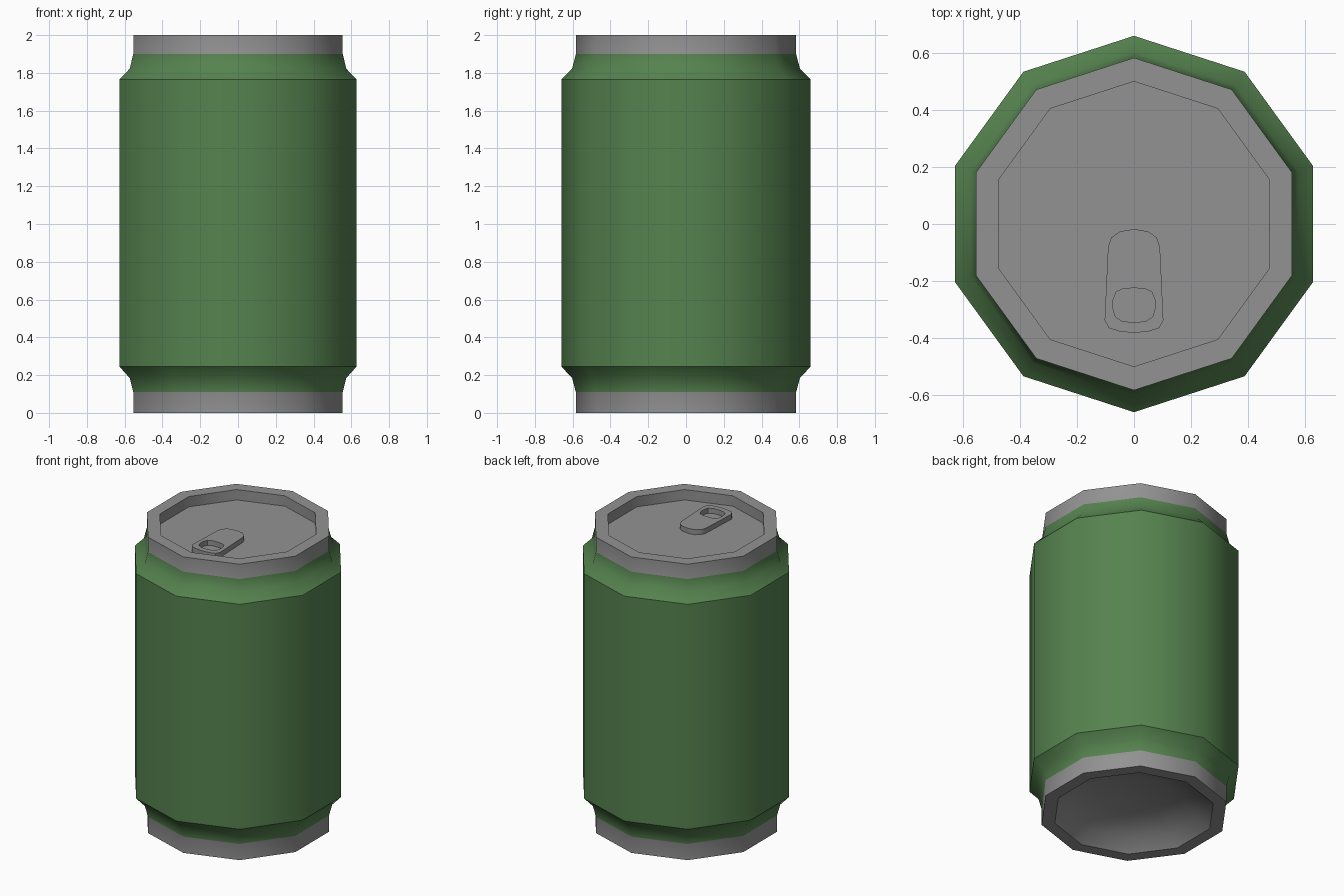
import bpy, bmesh, math

if "Cube" in bpy.data.objects:
    bpy.data.objects.remove(bpy.data.objects["Cube"])

SIDES = 10


def material(name, rgb):
    m = bpy.data.materials.new(name)
    m.diffuse_color = (*rgb, 1)
    m.use_nodes = True
    m.node_tree.nodes["Principled BSDF"].inputs["Base Color"].default_value = m.diffuse_color
    return m


GREY = material("grey metal", (0.29, 0.29, 0.29))
GREEN = material("green paint", (0.092, 0.225, 0.078))


def finish(bm, name, mats, angle):
    bmesh.ops.recalc_face_normals(bm, faces=bm.faces)
    me = bpy.data.meshes.new(name)
    bm.to_mesh(me)
    bm.free()
    for m in mats:
        me.materials.append(m)
    ob = bpy.data.objects.new(name, me)
    bpy.context.collection.objects.link(ob)
    bpy.ops.object.select_all(action='DESELECT')
    ob.select_set(True)
    bpy.context.view_layer.objects.active = ob
    bpy.ops.object.shade_smooth_by_angle(angle=math.radians(angle))
    return ob


# Can: (radius, z) profile from domed underside, up the wall, to sunken lid
profile = [(0.25, 0.12), (0.42, 0.07), (0.50, 0), (0.583, 0), (0.583, 0.11),
           (0.603, 0.185), (0.66, 0.245), (0.66, 1.765), (0.603, 1.822),
           (0.583, 1.90), (0.583, 2.0), (0.50, 2.0), (0.50, 1.93)]
bm = bmesh.new()
rings = []
for r, z in profile:
    angles = [math.pi / 2 + 2 * math.pi * i / SIDES for i in range(SIDES)]
    rings.append([bm.verts.new((r * math.cos(a), r * math.sin(a), z)) for a in angles])
for k, (lo, hi) in enumerate(zip(rings, rings[1:])):
    for i in range(SIDES):
        j = (i + 1) % SIDES
        f = bm.faces.new((lo[i], lo[j], hi[j], hi[i]))
        f.material_index = 1 if 4 <= k <= 8 else 0  # painted wall
apex = bm.verts.new((0, 0, 0.14))
for i in range(SIDES):
    bm.faces.new((apex, rings[0][(i + 1) % SIDES], rings[0][i]))
bm.faces.new(rings[-1])
finish(bm, "can_body", [GREY, GREEN], 38)

# Pull tab: rounded plate with a finger hole, half outlines mirrored in x
outer = [(0, -.382), (.05, -.377), (.088, -.365), (.103, -.338),
         (.091, -.08), (.08, -.048), (.05, -.026), (0, -.018)]
hole = [(0, -.344), (.04, -.342), (.065, -.326), (.073, -.30),
        (.073, -.265), (.062, -.238), (.035, -.226), (0, -.225)]


def loop(bm, half, z):
    pts = half + [(-x, y) for x, y in half[-2:0:-1]]
    return [bm.verts.new((x, y, z)) for x, y in pts]


bm = bmesh.new()
loops = [loop(bm, h, z) for h, z in
         ((outer, 1.931), (outer, 1.965), (hole, 1.965), (hole, 1.931))]
n = len(loops[0])
for a, b in zip(loops, loops[1:] + loops[:1]):
    for i in range(n):
        j = (i + 1) % n
        bm.faces.new((a[i], a[j], b[j], b[i]))
finish(bm, "pull_tab", [GREY], 38)
